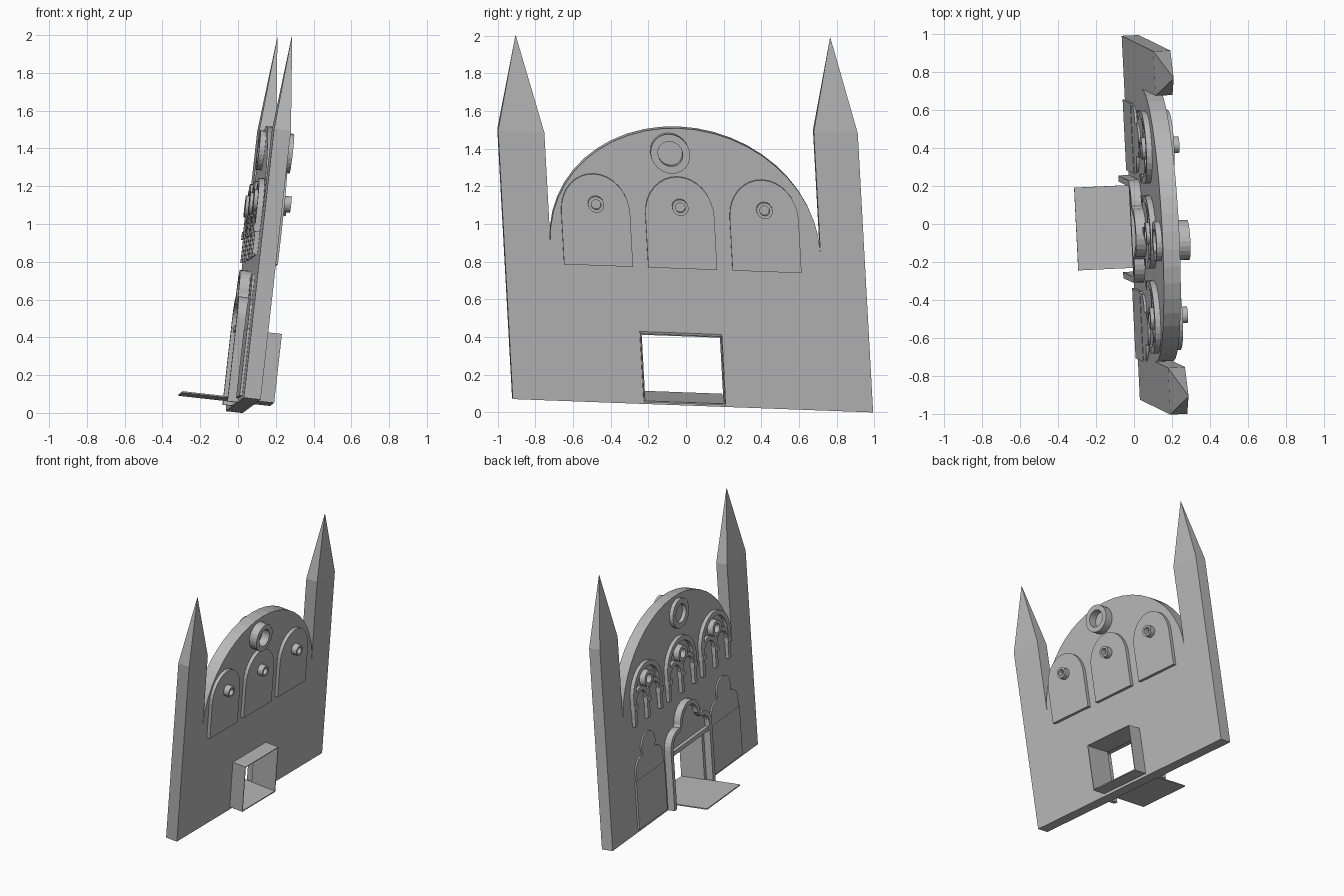
import bpy, bmesh
from math import sin, cos, pi, radians
from mathutils import Vector

if "Cube" in bpy.data.objects:
    bpy.data.objects.remove(bpy.data.objects["Cube"])

stone = bpy.data.materials.new("grey_stone")
stone.use_nodes = True
GREY = (0.48, 0.48, 0.48, 1)
stone.diffuse_color = GREY
stone.node_tree.nodes["Principled BSDF"].inputs["Base Color"].default_value = GREY

BACK = -0.09                                # depth of the ornamented face
NORMAL = Vector((0.99, 0.046, -0.11))


def place(a, b, d):
    """Facade coordinates (along, up, depth) to the leaning, skewed world frame."""
    y = a - 0.055 * b
    z = b - 0.037 * a + 0.036
    return Vector((0.07 - 0.046 * y + 0.11 * z, y, z)) + d * NORMAL


def finish(name, bm):
    bmesh.ops.recalc_face_normals(bm, faces=bm.faces)
    mesh = bpy.data.meshes.new(name)
    bm.to_mesh(mesh)
    bm.free()
    mesh.materials.append(stone)
    obj = bpy.data.objects.new(name, mesh)
    bpy.context.collection.objects.link(obj)


def prism(name, outline, d0, d1):
    bm = bmesh.new()
    lo, hi = [[bm.verts.new(place(a, b, d)) for a, b in outline] for d in (d0, d1)]
    bm.faces.new(lo)
    bm.faces.new(hi)
    for i in range(len(lo)):
        j = i - 1
        bm.faces.new((lo[j], lo[i], hi[i], hi[j]))
    finish(name, bm)


def band(name, outer, inner, d0, d1, closed=False):
    """Flat moulding between two matching outlines."""
    bm = bmesh.new()
    rows = [[bm.verts.new(place(a, b, d)) for a, b in line]
            for line, d in ((outer, d0), (outer, d1), (inner, d1), (inner, d0))]
    n = len(outer)
    for i in range(n if closed else n - 1):
        j = (i + 1) % n
        for k in range(4):
            r, s = rows[k], rows[(k + 1) % 4]
            bm.faces.new((r[i], r[j], s[j], s[i]))
    if not closed:
        for i in (0, n - 1):
            bm.faces.new([r[i] for r in rows])
    finish(name, bm)


def rect(a0, a1, b0, b1):
    return [(a0, b0), (a1, b0), (a1, b1), (a0, b1)]


def arc(a, b, ra, rb, start=0, end=180, steps=16):
    angles = [radians(start + (end - start) * i / steps) for i in range(steps + 1)]
    return [(a + ra * cos(t), b + rb * sin(t)) for t in angles]


def circle(a, b, r, steps=24):
    return arc(a, b, r, r, 0, 360, steps)[:-1]


def ring(name, a, b, r_out, r_in, d0, d1):
    band(name, circle(a, b, r_out), circle(a, b, r_in), d0, d1, True)


def trefoil(c, half, base, spring, lobe, crown_b, crown):
    """Three-lobed arch outline, from right foot over the crown to left foot."""
    side = arc(half - lobe, spring, lobe, lobe, 0, 95, 7)
    top = arc(0, crown_b, crown, crown, 0, 180, 14)
    right = [(half, base)] + side
    left = [(-x, y) for x, y in reversed(right)]
    return [(c + x, y) for x, y in right + top + left]


# Main wall with a rounded gable and a doorway notch
L, R = -0.674, 0.76
DL, DR, DB, DT = -0.225, 0.21, 0.02, 0.385
wall = [(L, 0), (DL, 0), (DL, DT), (DR, DT), (DR, 0), (R, 0)]
wall += arc((L + R) / 2, 0.84, (R - L) / 2, 0.634, 0, 180, 24)
prism("main_wall", wall, BACK, 0)
prism("door_threshold", rect(DL, DR, 0, DB), BACK, 0)


# Corner towers with pointed roofs
def tower(name, a0, a1, shoulder, apex):
    bm = bmesh.new()
    corners = [(a0, BACK), (a1, BACK), (a1, 0), (a0, 0)]
    lo, hi = [[bm.verts.new(place(a, b, d)) for a, d in corners] for b in (0, shoulder)]
    tip = bm.verts.new(place((a0 + a1) / 2, apex, BACK / 2))
    bm.faces.new(lo)
    for i in range(4):
        bm.faces.new((lo[i - 1], lo[i], hi[i], hi[i - 1]))
        bm.faces.new((hi[i - 1], hi[i], tip))
    finish(name, bm)


tower("right_tower", -0.92, L, 1.425, 1.935)
tower("left_tower", R, 0.994, 1.482, 1.985)

# Door passage and long floor plate
T = 0.006
band("door_passage", rect(DL, DR, DB, DT), rect(DL + T, DR - T, DB + T, DT - T),
     BACK, 0.105, True)
prism("floor_plate", rect(DL, DR, DB, DB + 0.008), -0.385, 0.105)

# Door surround with lintel and a shallow lobed panel above it
C = -0.008
band("door_surround",
     trefoil(C, 0.27, 0, 0.44, 0.12, 0.575, 0.13),
     trefoil(C, 0.238, 0, 0.44, 0.09, 0.575, 0.098), BACK - 0.055, BACK)
prism("door_lintel", rect(C - 0.24, C + 0.24, DT, DT + 0.03), BACK - 0.045, BACK)
prism("door_tympanum", trefoil(C, 0.245, DT + 0.03, 0.44, 0.095, 0.575, 0.105),
      BACK - 0.015, BACK)

# Blind side doors
for side, c in (("left", 0.475), ("right", -0.515)):
    prism(side + "_blind_door", rect(c - 0.185, c + 0.185, 0.02, 0.375), BACK - 0.014, BACK)
    prism(side + "_blind_arch", trefoil(c, 0.175, 0.375, 0.445, 0.085, 0.58, 0.09),
          BACK - 0.012, BACK)

# Large roundel near the top, on both faces
for name, d0, d1 in (("plain", 0, 0.06), ("ornate", BACK - 0.03, BACK)):
    ring(name + "_large_roundel", -0.012, 1.342, 0.105, 0.066, d0, d1)

# Three arched windows
for side, c in (("right", -0.425), ("middle", 0.022), ("left", 0.47)):
    # raised arched panel on the plain face
    panel = [(c - 0.183, 0.73), (c + 0.183, 0.73)] + arc(c, 1.01, 0.183, 0.207)
    prism(side + "_window_panel", panel, 0, 0.025)
    ring(side + "_panel_roundel", c + 0.003, 1.058, 0.043, 0.026, 0.025, 0.066)

    # hood moulding, twin arches and roundel on the ornamented face
    f = c - 0.008
    band(side + "_hood", [(f + 0.19, 0.93)] + arc(f, 0.98, 0.19, 0.2) + [(f - 0.19, 0.93)],
         [(f + 0.155, 0.93)] + arc(f, 0.98, 0.155, 0.165) + [(f - 0.155, 0.93)],
         BACK - 0.03, BACK)
    ring(side + "_window_roundel", f, 1.06, 0.058, 0.032, BACK - 0.045, BACK)
    for k, off in (("a", -0.083), ("b", 0.083)):
        band(side + "_small_arch_" + k, arc(f + off, 0.92, 0.098, 0.11, steps=12),
             arc(f + off, 0.92, 0.068, 0.08, steps=12), BACK - 0.025, BACK)
    for k, off in (("a", -0.167), ("b", 0), ("c", 0.167)):
        x = f + off
        prism(side + "_column_" + k, rect(x - 0.016, x + 0.016, 0.77, 0.89),
              BACK - 0.027, BACK)
        prism(side + "_capital_" + k, rect(x - 0.024, x + 0.024, 0.89, 0.93),
              BACK - 0.036, BACK)
